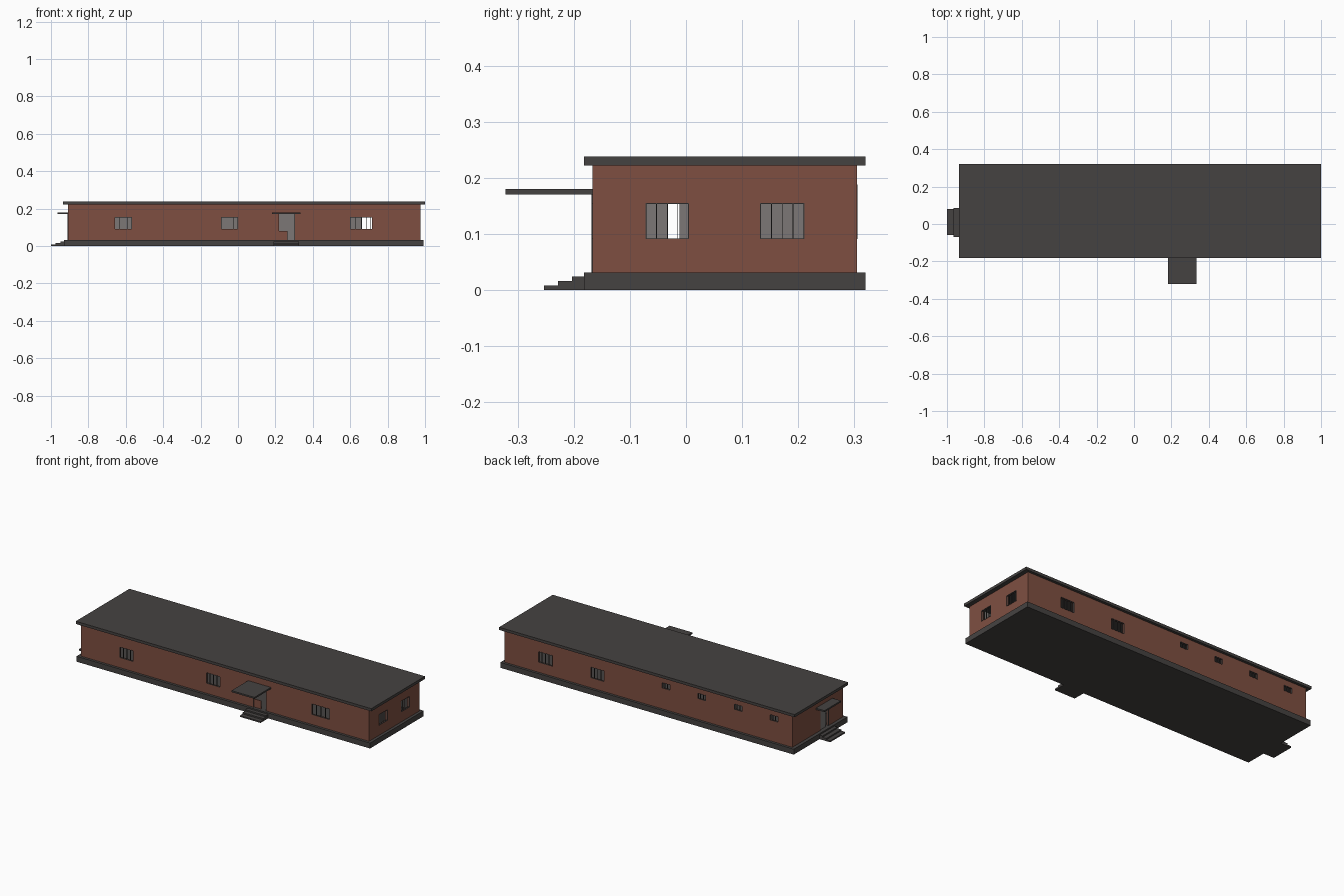
import bpy, bmesh

if "Cube" in bpy.data.objects:
    bpy.data.objects.remove(bpy.data.objects["Cube"])


def mat(name, r, g, b):
    m = bpy.data.materials.new(name)
    m.diffuse_color = (r, g, b, 1)
    m.use_nodes = True
    m.node_tree.nodes["Principled BSDF"].inputs["Base Color"].default_value = m.diffuse_color
    return m


BRICK = mat("brick_brown", 0.21, 0.078, 0.053)
DARK = mat("dark_grey", 0.06, 0.055, 0.053)
PLASTER = mat("plaster_grey", 0.2, 0.187, 0.18)


def boxes(name, bounds, material):
    """One object made of boxes, each (x0, x1, y0, y1, z0, z1)."""
    bm = bmesh.new()
    for x0, x1, y0, y1, z0, z1 in bounds:
        vs = bmesh.ops.create_cube(bm, size=1)["verts"]
        for v in vs:
            v.co.x = x1 if v.co.x > 0 else x0
            v.co.y = y1 if v.co.y > 0 else y0
            v.co.z = z1 if v.co.z > 0 else z0
    me = bpy.data.meshes.new(name)
    bm.to_mesh(me)
    bm.free()
    me.materials.append(material)
    ob = bpy.data.objects.new(name, me)
    bpy.context.collection.objects.link(ob)
    return ob


X0, X1, Y0, Y1 = -0.91, 0.975, -0.167, 0.305   # outer wall faces
T = 0.013                                       # wall thickness
B, H = 0.032, 0.222                             # wall bottom and top

# foundation and flat roof
boxes("foundation", [(-0.93, 0.992, -0.182, 0.32, 0, B)], DARK)
boxes("roof", [(-0.935, 1.0, -0.182, 0.32, H, 0.238)], DARK)

# openings: side, start, end, bottom, top, mullion count
windows = [("front", -0.658, -0.567, 0.091, 0.155, 3),
           ("front", -0.09, 0.0, 0.091, 0.155, 3),
           ("front", 0.6, 0.717, 0.091, 0.155, 3),
           ("right", -0.072, 0.005, 0.091, 0.155, 3),
           ("right", 0.132, 0.211, 0.091, 0.155, 3),
           ("back", 0.662, 0.753, 0.091, 0.155, 3),
           ("back", 0.322, 0.41, 0.091, 0.155, 3)]
windows += [("back", x - 0.027, x + 0.027, 0.155, 0.188, 2)
            for x in (-0.083, -0.317, -0.556, -0.79)]
doors = [("front", 0.219, 0.304, B, 0.172, 0),
         ("left", -0.034, 0.044, B, 0.172, 0)]


def on_wall(side, a, b, z0, z1, out, inn):
    """Box in a wall: out = distance beyond the outer face, inn = depth."""
    if side == "front":
        return (a, b, Y0 - out, Y0 + inn, z0, z1)
    if side == "back":
        return (a, b, Y1 - inn, Y1 + out, z0, z1)
    if side == "right":
        return (X1 - inn, X1 + out, a, b, z0, z1)
    return (X0 - out, X0 + inn, a, b, z0, z1)


# walls: hollow box with the openings cut out
walls = boxes("walls", [(X0, X1, Y0, Y1, B, H)], BRICK)
walls.data.materials.append(PLASTER)
cavity = boxes("cavity_cutter", [(X0 + T, X1 - T, Y0 + T, Y1 - T, B - 0.1, H + 0.1)], BRICK)
holes = boxes("opening_cutter",
              [on_wall(s, a, b, z0 - (0.01 if z0 == B else 0), z1, 0.02, T + 0.02)
               for s, a, b, z0, z1, n in windows + doors], BRICK)
bpy.context.view_layer.objects.active = walls
for cutter in (cavity, holes):
    cutter.hide_render = True
    mod = walls.modifiers.new("cut", "BOOLEAN")
    mod.operation = "DIFFERENCE"
    mod.solver = "EXACT"
    mod.object = cutter
    bpy.ops.object.modifier_apply(modifier=mod.name)
for cutter in (cavity, holes):
    bpy.data.objects.remove(cutter)

# inside wall faces are plaster
for p in walls.data.polygons:
    c, n, e = p.center, p.normal, 0.001
    inside = ((abs(c.y - Y0 - T) < e and n.y > 0.9) or (abs(c.y - Y1 + T) < e and n.y < -0.9)
              or (abs(c.x - X0 - T) < e and n.x > 0.9) or (abs(c.x - X1 + T) < e and n.x < -0.9))
    p.material_index = 1 if inside else 0

# window frames with upright mullions
F = 0.0015
for i, (s, a, b, z0, z1, n) in enumerate(windows):
    parts = [on_wall(s, a, b, z0, z0 + F, 0.001, 0.006),
             on_wall(s, a, b, z1 - F, z1, 0.001, 0.006)]
    for k in range(n + 2):
        m = a + F / 2 + (b - a - F) * k / (n + 1)
        parts.append(on_wall(s, m - F / 2, m + F / 2, z0 + F, z1 - F, 0.001, 0.006))
    boxes(f"{s}_window_frame_{i + 1}", parts, DARK)

# doors: frame, and a half-width leaf at the left entrance
for s, a, b, z0, z1, n in doors:
    boxes(f"{s}_door_frame",
          [on_wall(s, a, a + F, z0, z1, 0.001, 0.006),
           on_wall(s, b - F, b, z0, z1, 0.001, 0.006),
           on_wall(s, a + F, b - F, z1 - F, z1, 0.001, 0.006)], DARK)
boxes("left_door_leaf", [on_wall("left", -0.012, 0.0425, B, 0.17, -0.004, 0.008)], PLASTER)
boxes("front_door_panel", [on_wall("front", 0.2205, 0.265, B, 0.08, -0.004, 0.008)], BRICK)

# entrance canopies
boxes("front_canopy", [(0.183, 0.333, -0.322, Y0, 0.171, 0.18)], DARK)
boxes("left_canopy", [(-0.966, X0, -0.07, 0.085, 0.171, 0.18)], DARK)

# entrance steps, three treads each
for i in range(3):
    z0, z1 = 0.008 * i, 0.008 * (i + 1)
    boxes(f"front_step_{i + 1}", [(0.19, 0.325, -0.253 + 0.025 * i, -0.182, z0, z1)], DARK)
    boxes(f"left_step_{i + 1}", [(-1.0 + 0.025 * i, -0.93, -0.06, 0.08, z0, z1)], DARK)
